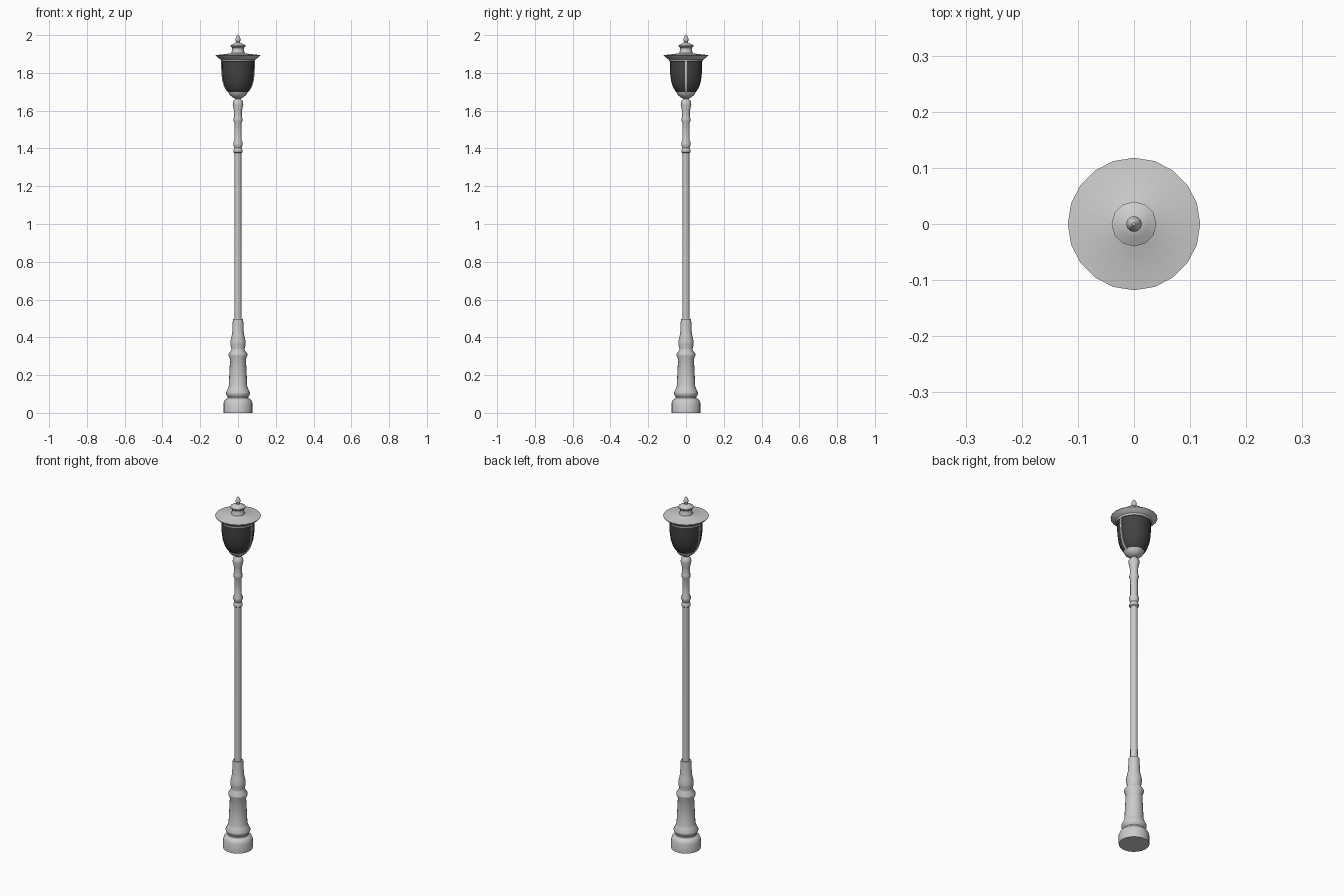
import bpy, bmesh, math

if "Cube" in bpy.data.objects:
    bpy.data.objects.remove(bpy.data.objects["Cube"])


def material(name, v):
    m = bpy.data.materials.new(name)
    m.diffuse_color = (v, v, v, 1)
    m.use_nodes = True
    m.node_tree.nodes["Principled BSDF"].inputs["Base Color"].default_value = m.diffuse_color
    return m


METAL = material("light grey metal", 0.6)
GLASS = material("dark glass", 0.055)


def finish(bm, name, mat, angle):
    bmesh.ops.recalc_face_normals(bm, faces=bm.faces)
    me = bpy.data.meshes.new(name)
    bm.to_mesh(me)
    bm.free()
    ob = bpy.data.objects.new(name, me)
    bpy.context.collection.objects.link(ob)
    me.materials.append(mat)
    bpy.ops.object.select_all(action='DESELECT')
    ob.select_set(True)
    bpy.context.view_layer.objects.active = ob
    bpy.ops.object.shade_smooth_by_angle(angle=math.radians(angle))
    return ob


def lathe(name, profile, sides, mat, angle=40):
    """Revolve (radius, z) points about z and cap both ends."""
    bm = bmesh.new()
    rings = []
    for r, z in profile:
        rings.append([bm.verts.new((r * math.cos(2 * math.pi * i / sides),
                                    r * math.sin(2 * math.pi * i / sides), z))
                      for i in range(sides)])
    for a, b in zip(rings, rings[1:]):
        for i in range(sides):
            j = (i + 1) % sides
            bm.faces.new((a[i], a[j], b[j], b[i]))
    bm.faces.new(rings[0])
    bm.faces.new(rings[-1])
    return finish(bm, name, mat, angle)


# Stepped, waisted pedestal
lathe("pedestal", [(.077, 0), (.077, .052), (.07, .068), (.055, .078), (.054, .085),
                   (.064, .1), (.064, .108), (.053, .13), (.049, .14), (.042, .285),
                   (.05, .303), (.05, .312), (.036, .332), (.035, .34), (.04, .36),
                   (.04, .378), (.033, .41), (.031, .42), (.027, .498)], 20, METAL)

# Slim pole with collars and a swollen head
lathe("pole", [(.019, .49), (.018, 1.375), (.024, 1.38), (.024, 1.39), (.019, 1.403),
               (.025, 1.418), (.025, 1.43), (.019, 1.445), (.019, 1.535), (.024, 1.547),
               (.024, 1.556), (.02, 1.57), (.021, 1.6), (.028, 1.633), (.027, 1.648),
               (.015, 1.662), (.016, 1.67)], 16, METAL)

# Cup under the lantern
lathe("lantern_cup", [(.016, 1.665), (.03, 1.672), (.045, 1.684), (.051, 1.698),
                      (.046, 1.702)], 20, METAL)

# Tulip shaped glass
GLASS_PROFILE = [(.044, 1.692), (.057, 1.705), (.07, 1.727), (.079, 1.757),
                 (.084, 1.795), (.085, 1.83), (.086, 1.868)]
lathe("lantern_glass", GLASS_PROFILE, 20, GLASS)

# Two metal ribs following the glass on the left and right
for name, side in (("rib_right", 1), ("rib_left", -1)):
    bm = bmesh.new()
    rings = [[bm.verts.new((side * (r + dx), y, z)) for dx, y in
              ((-.006, -.006), (.004, -.006), (.004, .006), (-.006, .006))]
             for r, z in GLASS_PROFILE]
    for a, b in zip(rings, rings[1:]):
        for i in range(4):
            j = (i + 1) % 4
            bm.faces.new((a[i], a[j], b[j], b[i]))
    bm.faces.new(rings[0])
    bm.faces.new(rings[-1])
    finish(bm, name, METAL, 30)

# Wide lid with band and brim
lathe("lid", [(.08, 1.86), (.09, 1.862), (.092, 1.872), (.106, 1.88), (.118, 1.891),
              (.118, 1.894), (.04, 1.903), (.036, 1.905)], 20, METAL)

# Vent collar on the lid
lathe("vent_collar", [(.036, 1.9), (.036, 1.908), (.031, 1.918), (.031, 1.932),
                      (.04, 1.94), (.04, 1.946), (.025, 1.954), (.012, 1.96)], 12, METAL)

# Finial
lathe("finial", [(.012, 1.955), (.009, 1.964), (.014, 1.973), (.014, 1.98),
                 (.008, 1.992), (.003, 2.0)], 12, METAL)
